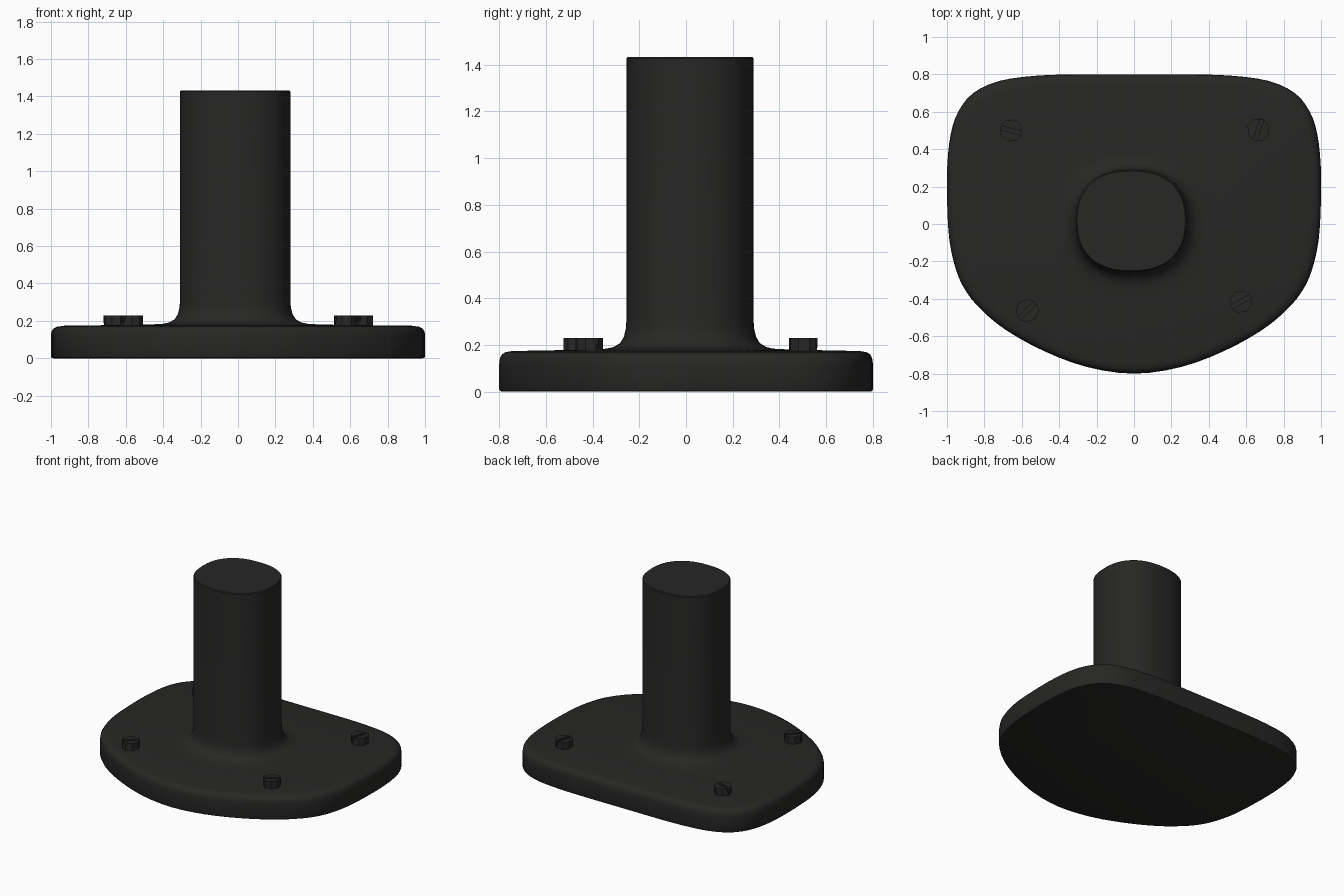
import bpy, bmesh, math
from mathutils import Matrix
from mathutils.geometry import interpolate_bezier
from mathutils import Vector

if "Cube" in bpy.data.objects:
    bpy.data.objects.remove(bpy.data.objects["Cube"])

mat = bpy.data.materials.new("black")
mat.diffuse_color = (0.02, 0.02, 0.019, 1)
mat.use_nodes = True
mat.node_tree.nodes["Principled BSDF"].inputs["Base Color"].default_value = mat.diffuse_color


def finish(bm, name):
    bmesh.ops.recalc_face_normals(bm, faces=bm.faces)
    me = bpy.data.meshes.new(name)
    bm.to_mesh(me)
    bm.free()
    ob = bpy.data.objects.new(name, me)
    bpy.context.collection.objects.link(ob)
    me.materials.append(mat)
    return ob


def smooth_closed(pts, steps):
    """Smooth closed curve through the points."""
    n, out = len(pts), []
    for i in range(n):
        p0, p1, p2, p3 = (Vector(pts[(i + k) % n]).to_3d() for k in (-1, 0, 1, 2))
        out += interpolate_bezier(p1, p1 + (p2 - p0) / 6, p2 - (p3 - p1) / 6, p2, steps + 1)[:-1]
    return out


# Plate outline: right half, back to front, then mirrored
half = [(0, 0.8), (0.3, 0.8), (0.52, 0.793), (0.72, 0.765), (0.86, 0.7), (0.94, 0.6),
        (0.98, 0.48), (0.998, 0.32), (1, 0.15), (0.988, -0.08), (0.95, -0.25),
        (0.895, -0.365), (0.81, -0.465), (0.68, -0.57), (0.48, -0.68), (0.25, -0.765), (0, -0.8)]
outline = smooth_closed(half + [(-x, y) for x, y in half[-2:0:-1]], 3)

# Column section: slightly squared oval, matched by angle to the outline
cx, cy, rx, ry, e = -0.015, 0.017, 0.295, 0.272, 2.35
column = []
for p in outline:
    a = math.atan2(p.y - cy, p.x - cx)
    r = (abs(math.cos(a) / rx) ** e + abs(math.sin(a) / ry) ** e) ** (-1 / e)
    column.append((r * math.cos(a), r * math.sin(a)))

# Plate and column as one lofted body with a fillet
rings = [[(p.x * s, p.y * s, z) for p in outline] for s, z in
         [(0.985, 0), (0.996, 0.003), (1, 0.012), (1, 0.12), (0.996, 0.143),
          (0.985, 0.16), (0.965, 0.169), (0.93, 0.174)]]
rings += [[(cx + x * s, cy + y * s, z) for x, y in column] for s, z in
          [(1.6, 0.18), (1.32, 0.184), (1.2, 0.191), (1.1, 0.208), (1.04, 0.235),
           (1.01, 0.27), (1, 0.31), (1, 1.427), (0.98, 1.433)]]
bm = bmesh.new()
loops = [[bm.verts.new(c) for c in ring] for ring in rings]
n = len(outline)
for lo, hi in zip(loops, loops[1:]):
    for i in range(n):
        j = (i + 1) % n
        bm.faces.new((lo[i], lo[j], hi[j], hi[i]))
bm.faces.new(loops[0])
bm.faces.new(loops[-1])
body = finish(bm, "mounting_plate_with_column")
bpy.context.view_layer.objects.active = body
body.select_set(True)
bpy.ops.object.shade_smooth_by_angle(angle=math.radians(40))


def prism(bm, pts, z0, z1):
    f = bm.faces.new([bm.verts.new((x, y, z0)) for x, y in pts])
    ext = bmesh.ops.extrude_face_region(bm, geom=[f], use_keep_orig=True)["geom"]
    for v in ext:
        if isinstance(v, bmesh.types.BMVert):
            v.co.z = z1


# Slotted screw heads: a disc with two raised halves
def screw(name, x, y, angle, r=0.061, gap=0.011):
    bm = bmesh.new()
    prism(bm, [(r * math.cos(k * math.pi / 4), r * math.sin(k * math.pi / 4)) for k in range(8)],
          0.155, 0.2)
    for s in (1, -1):
        arc = [(r, gap)] + [(r * math.cos(k * math.pi / 4), r * math.sin(k * math.pi / 4))
                            for k in (1, 2, 3)] + [(-r, gap)]
        prism(bm, [(s * px, s * py) for px, py in arc], 0.19, 0.23)
    bm.transform(Matrix.Translation((x, y, 0)) @ Matrix.Rotation(math.radians(angle), 4, 'Z'))
    finish(bm, name)


for name, x, y, a in [("screw_back_left", -0.657, 0.5, -15), ("screw_back_right", 0.665, 0.503, 70),
                      ("screw_front_left", -0.57, -0.463, 45), ("screw_front_right", 0.573, -0.415, 30)]:
    screw(name, x, y, a)
